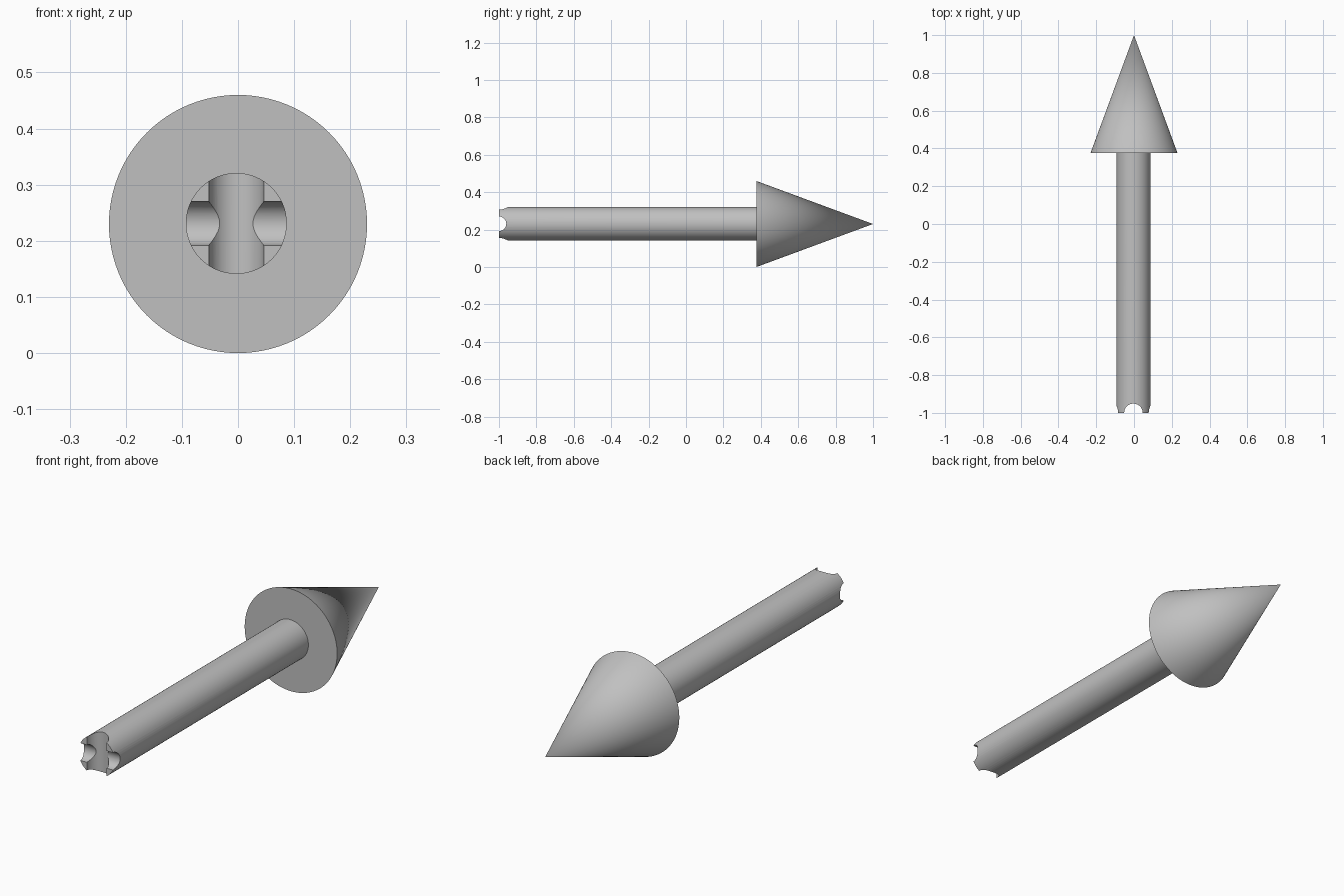
import bpy
from math import pi, radians

if "Cube" in bpy.data.objects:
    bpy.data.objects.remove(bpy.data.objects["Cube"])

AXIS_Z = 0.23      # height of the arrow's axis
SHAFT_X = -0.003   # the shaft sits slightly off the head's axis
HEAD_Y = 0.376     # where the head begins
SHAFT_R = 0.09

grey = bpy.data.materials.new("plain grey")
grey.use_nodes = True
colour = (0.53, 0.53, 0.53, 1)
grey.diffuse_color = colour
grey.node_tree.nodes["Principled BSDF"].inputs["Base Color"].default_value = colour


def cylinder(name, radius, length, centre, rotation):
    bpy.ops.mesh.primitive_cylinder_add(
        vertices=64, radius=radius, depth=length, location=centre, rotation=rotation)
    obj = bpy.context.object
    obj.name = name
    obj.data.materials.append(grey)
    return obj


def smooth(obj):
    bpy.ops.object.select_all(action="DESELECT")
    obj.select_set(True)
    bpy.context.view_layer.objects.active = obj
    bpy.ops.object.shade_smooth_by_angle(angle=radians(30))


# Pointed head
bpy.ops.mesh.primitive_cone_add(
    vertices=96, radius1=0.23, radius2=0, depth=1 - HEAD_Y,
    location=(0, (1 + HEAD_Y) / 2, AXIS_Z), rotation=(-pi / 2, 0, 0))
head = bpy.context.object
head.name = "arrow_head"
head.data.materials.append(grey)
smooth(head)

# Shaft
shaft = cylinder("arrow_shaft", SHAFT_R, HEAD_Y + 1.01,
                 (SHAFT_X, (HEAD_Y + 0.01 - 1) / 2, AXIS_Z + 0.001), (-pi / 2, 0, 0))

# Crossed round grooves in the nock end: upright, then sideways
for name, radius, rotation in (("upright_groove", 0.049, (0, 0, 0)),
                               ("sideways_groove", 0.039, (0, pi / 2, 0))):
    cutter = cylinder(name, radius, 0.4, (SHAFT_X, -1, AXIS_Z + 0.001), rotation)
    cutter.hide_render = True
    cut = shaft.modifiers.new(name, "BOOLEAN")
    cut.operation = "DIFFERENCE"
    cut.solver = "EXACT"
    cut.object = cutter
    bpy.context.view_layer.objects.active = shaft
    bpy.ops.object.modifier_apply(modifier=name)
    bpy.data.objects.remove(cutter)
smooth(shaft)
